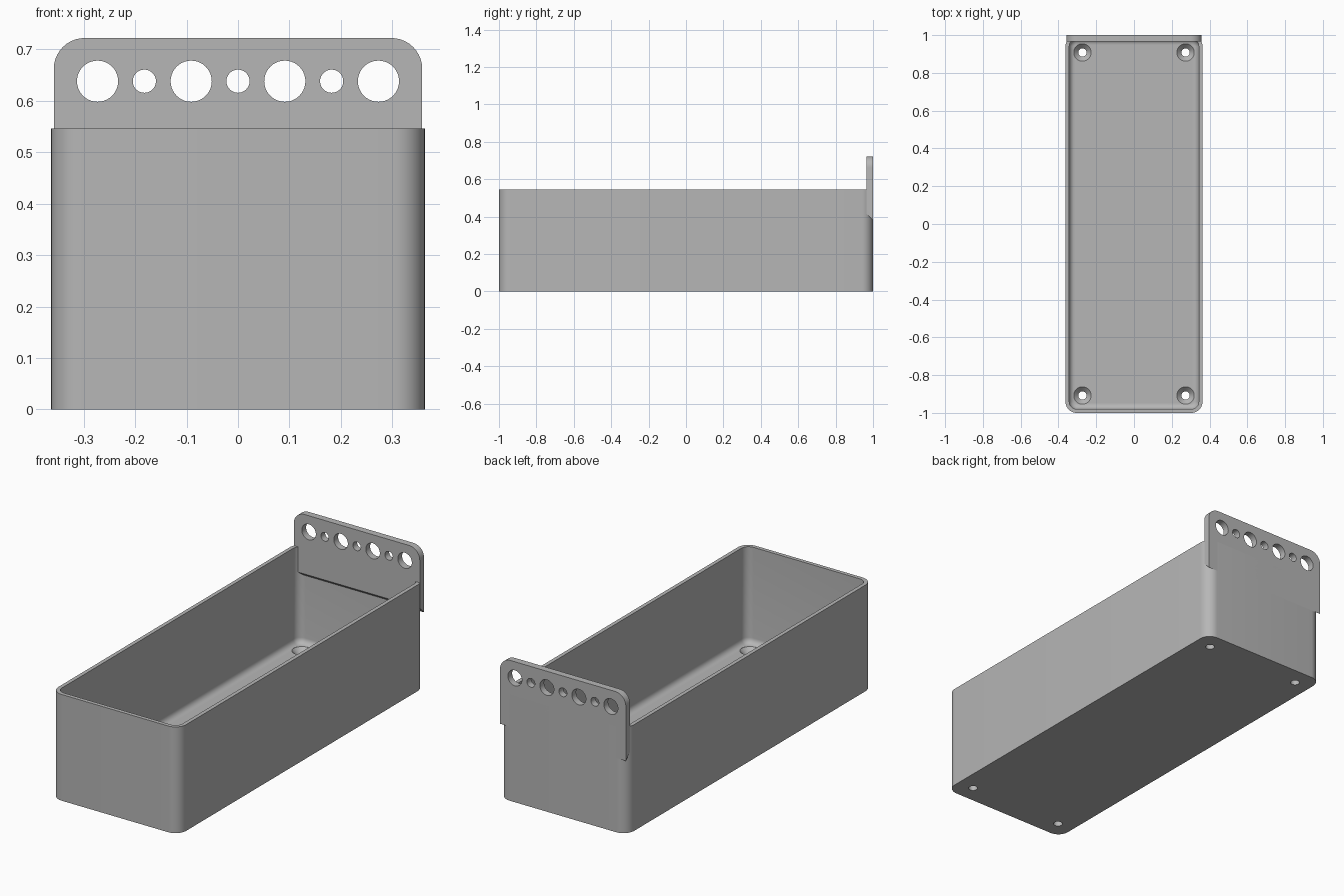
import bpy
import bmesh
from math import sin, cos, pi, radians

if "Cube" in bpy.data.objects:
    bpy.data.objects.remove(bpy.data.objects["Cube"])

HALF_X, HALF_Y, HEIGHT = 0.363, 1.0, 0.546
CORNER, WALL, FLOOR, FILLET = 0.06, 0.02, 0.05, 0.03
PLATE_X, PLATE_TOP, PLATE_FRONT = 0.358, 0.722, 0.965

# Plain grey plastic
grey = bpy.data.materials.new("grey plastic")
grey.use_nodes = True
grey.diffuse_color = (0.47, 0.47, 0.47, 1)
grey.node_tree.nodes["Principled BSDF"].inputs["Base Color"].default_value = (0.47, 0.47, 0.47, 1)


def rounded_rect(inset, z, steps=10):
    """Rounded rectangle outline, inset from the outside of the tray."""
    r = CORNER - inset
    cx, cy = HALF_X - CORNER, HALF_Y - CORNER
    points = []
    for quarter, (sx, sy) in enumerate([(1, 1), (-1, 1), (-1, -1), (1, -1)]):
        for i in range(steps + 1):
            a = (quarter + i / steps) * pi / 2
            points.append((sx * cx + r * cos(a), sy * cy + r * sin(a), z))
    return points


def circle(x, y, z, r, upright=False, steps=40):
    """Circle around the z axis, or around the y axis when upright."""
    ring = [(r * cos(2 * pi * i / steps), r * sin(2 * pi * i / steps)) for i in range(steps)]
    if upright:
        return [(x + u, y, z + v) for u, v in ring]
    return [(x + u, y + v, z) for u, v in ring]


def loft(bm, rings):
    """Join matching rings with quads and close both ends."""
    loops = [[bm.verts.new(p) for p in ring] for ring in rings]
    n = len(loops[0])
    for a, b in zip(loops, loops[1:]):
        for i in range(n):
            j = (i + 1) % n
            bm.faces.new((a[i], a[j], b[j], b[i]))
    bm.faces.new(loops[0][::-1])
    bm.faces.new(loops[-1])


def make_object(name, solids):
    bm = bmesh.new()
    for rings in solids:
        loft(bm, rings)
    bmesh.ops.recalc_face_normals(bm, faces=bm.faces)
    mesh = bpy.data.meshes.new(name)
    bm.to_mesh(mesh)
    bm.free()
    mesh.materials.append(grey)
    obj = bpy.data.objects.new(name, mesh)
    bpy.context.collection.objects.link(obj)
    return obj


def cut(obj, cutter):
    """Subtract the cutter, bake the result and drop the cutter."""
    cutter.hide_render = True
    mod = obj.modifiers.new("holes", "BOOLEAN")
    mod.operation = "DIFFERENCE"
    mod.solver = "EXACT"
    mod.object = cutter
    graph = bpy.context.evaluated_depsgraph_get()
    mesh = bpy.data.meshes.new_from_object(obj.evaluated_get(graph))
    obj.modifiers.clear()
    obj.data = mesh
    bpy.data.objects.remove(cutter)


# Open tray with a rounded floor edge
rings = [rounded_rect(0, 0), rounded_rect(0, HEIGHT), rounded_rect(WALL, HEIGHT)]
for i in range(7):
    a = i / 6 * pi / 2
    rings.append(rounded_rect(WALL + FILLET * (1 - cos(a)), FLOOR + FILLET * (1 - sin(a))))
tray = make_object("tray", [rings])

# Countersunk screw holes in the four floor corners
screws = []
for sx in (-1, 1):
    for sy in (-1, 1):
        profile = [(-0.02, 0.022), (0.025, 0.022), (FLOOR, 0.046), (0.1, 0.046)]
        screws.append([circle(0.273 * sx, 0.908 * sy, z, r) for z, r in profile])
cut(tray, make_object("screw_hole_cutter", screws))


# Raised back plate with round top corners and a sloped lower edge
def plate_outline(y, bottom):
    r = CORNER
    points = [(-PLATE_X, y, bottom), (PLATE_X, y, bottom)]
    for side, start in ((1, 0), (-1, pi / 2)):
        for i in range(11):
            a = start + i / 10 * pi / 2
            points.append((side * (PLATE_X - r) + r * cos(a), y, PLATE_TOP - r + r * sin(a)))
    return points


slope = HALF_Y - PLATE_FRONT
plate = make_object("back_plate", [[plate_outline(PLATE_FRONT, 0.381 + slope),
                                    plate_outline(HALF_Y, 0.381)]])

# Alternating large and small tool holes
holes = []
for i in range(-3, 4):
    radius = 0.04 if i % 2 else 0.0225
    holes.append([circle(i * 0.091, y, 0.638, radius, True) for y in (0.9, 1.1)])
cut(plate, make_object("tool_hole_cutter", holes))

# Smooth curves, sharp edges
bpy.ops.object.select_all(action="DESELECT")
for obj in (tray, plate):
    obj.select_set(True)
    bpy.context.view_layer.objects.active = obj
bpy.ops.object.shade_smooth_by_angle(angle=radians(30))
